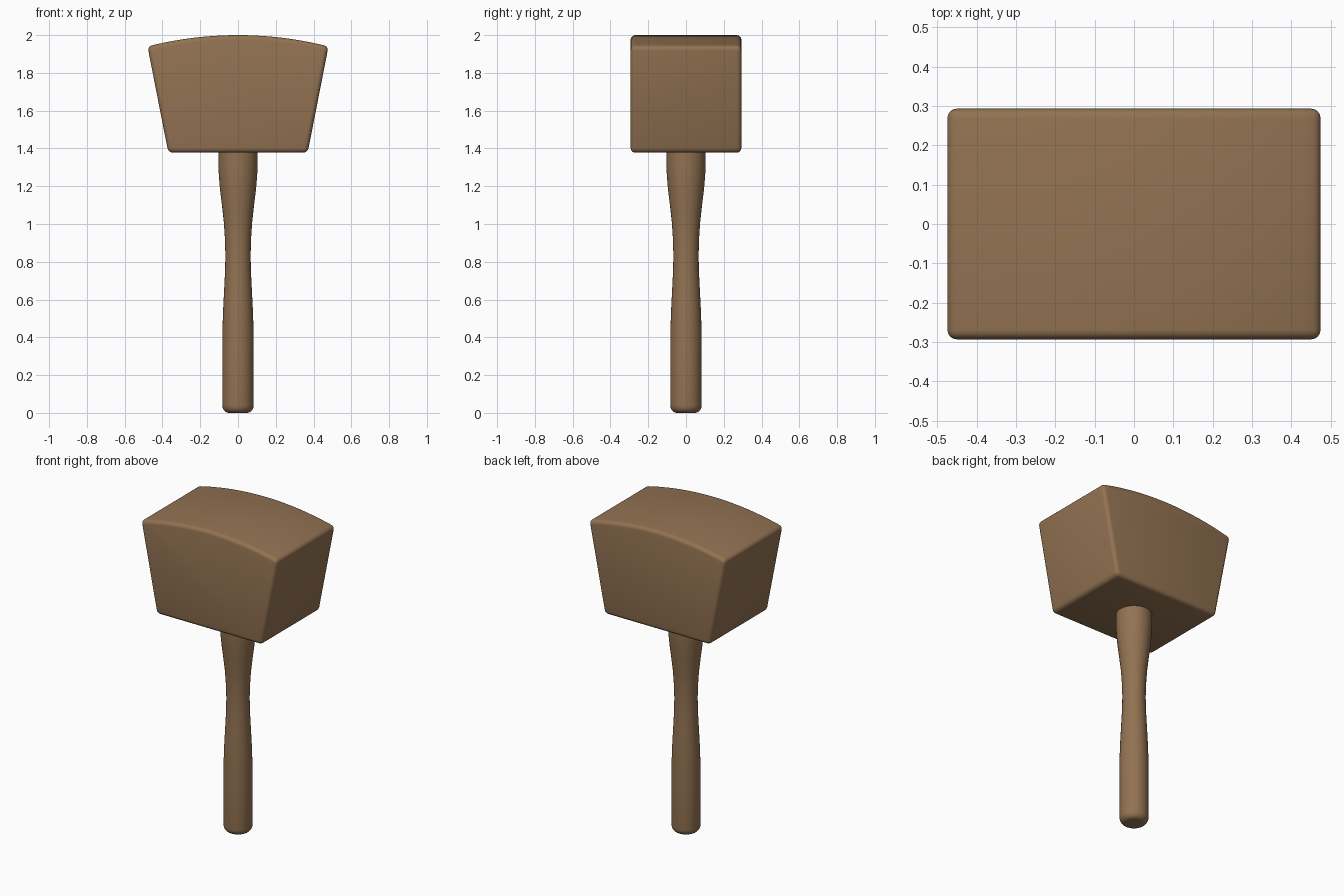
import bpy, bmesh, math

if "Cube" in bpy.data.objects:
    bpy.data.objects.remove(bpy.data.objects["Cube"])

wood = bpy.data.materials.new("wood")
wood.diffuse_color = (0.29, 0.17, 0.085, 1)
wood.use_nodes = True
wood.node_tree.nodes["Principled BSDF"].inputs["Base Color"].default_value = wood.diffuse_color


def add_object(name, bm, angle):
    bmesh.ops.recalc_face_normals(bm, faces=bm.faces)
    mesh = bpy.data.meshes.new(name)
    bm.to_mesh(mesh)
    bm.free()
    mesh.materials.append(wood)
    obj = bpy.data.objects.new(name, mesh)
    bpy.context.collection.objects.link(obj)
    bpy.ops.object.select_all(action='DESELECT')
    obj.select_set(True)
    bpy.context.view_layer.objects.active = obj
    bpy.ops.object.shade_smooth_by_angle(angle=math.radians(angle))
    return obj


# Mallet head: tapered block with an arched top, extruded front to back
HALF_DEPTH, BOTTOM, TOP, CORNER = 0.293, 1.378, 2.0, 1.94
BOTTOM_X, TOP_X, STEPS = 0.369, 0.479, 20
sag = TOP - CORNER
radius = (TOP_X ** 2 + sag ** 2) / (2 * sag)
profile = [(-BOTTOM_X, BOTTOM), (BOTTOM_X, BOTTOM)]
for i in range(STEPS + 1):
    x = TOP_X * (1 - 2 * i / STEPS)
    profile.append((x, TOP - radius + math.sqrt(radius ** 2 - x ** 2)))
bm = bmesh.new()
face = bm.faces.new([bm.verts.new((x, -HALF_DEPTH, z)) for x, z in profile])
ext = bmesh.ops.extrude_face_region(bm, geom=[face])
moved = [g for g in ext["geom"] if isinstance(g, bmesh.types.BMVert)]
bmesh.ops.translate(bm, verts=moved, vec=(0, 2 * HALF_DEPTH, 0))
bmesh.ops.recalc_face_normals(bm, faces=bm.faces)
edges = [e for e in bm.edges if e.calc_face_angle(0) > math.radians(30)]
bmesh.ops.bevel(bm, geom=edges, offset=0.024, segments=4, profile=0.5, affect='EDGES')
add_object("mallet_head", bm, 40)

# Handle: turned profile of (radius, height), rounded at the butt
rings = [(0.083 - 0.035 * (1 - math.sin(a)), 0.04 * (1 - math.cos(a)))
         for a in (math.radians(15 * k) for k in range(7))]
rings += [(0.083, 0.25), (0.083, 0.42), (0.079, 0.54), (0.073, 0.66), (0.068, 0.76),
          (0.067, 0.84), (0.069, 0.92), (0.075, 1.01), (0.085, 1.10), (0.095, 1.18),
          (0.101, 1.25), (0.104, 1.31), (0.104, 1.45)]
SIDES = 48
bm = bmesh.new()
loops = [[bm.verts.new((r * math.cos(2 * math.pi * k / SIDES),
                        r * math.sin(2 * math.pi * k / SIDES), z))
          for k in range(SIDES)] for r, z in rings]
for a, b in zip(loops, loops[1:]):
    for k in range(SIDES):
        n = (k + 1) % SIDES
        bm.faces.new((a[k], a[n], b[n], b[k]))
bm.faces.new(loops[0])
bm.faces.new(loops[-1])
add_object("handle", bm, 40)
